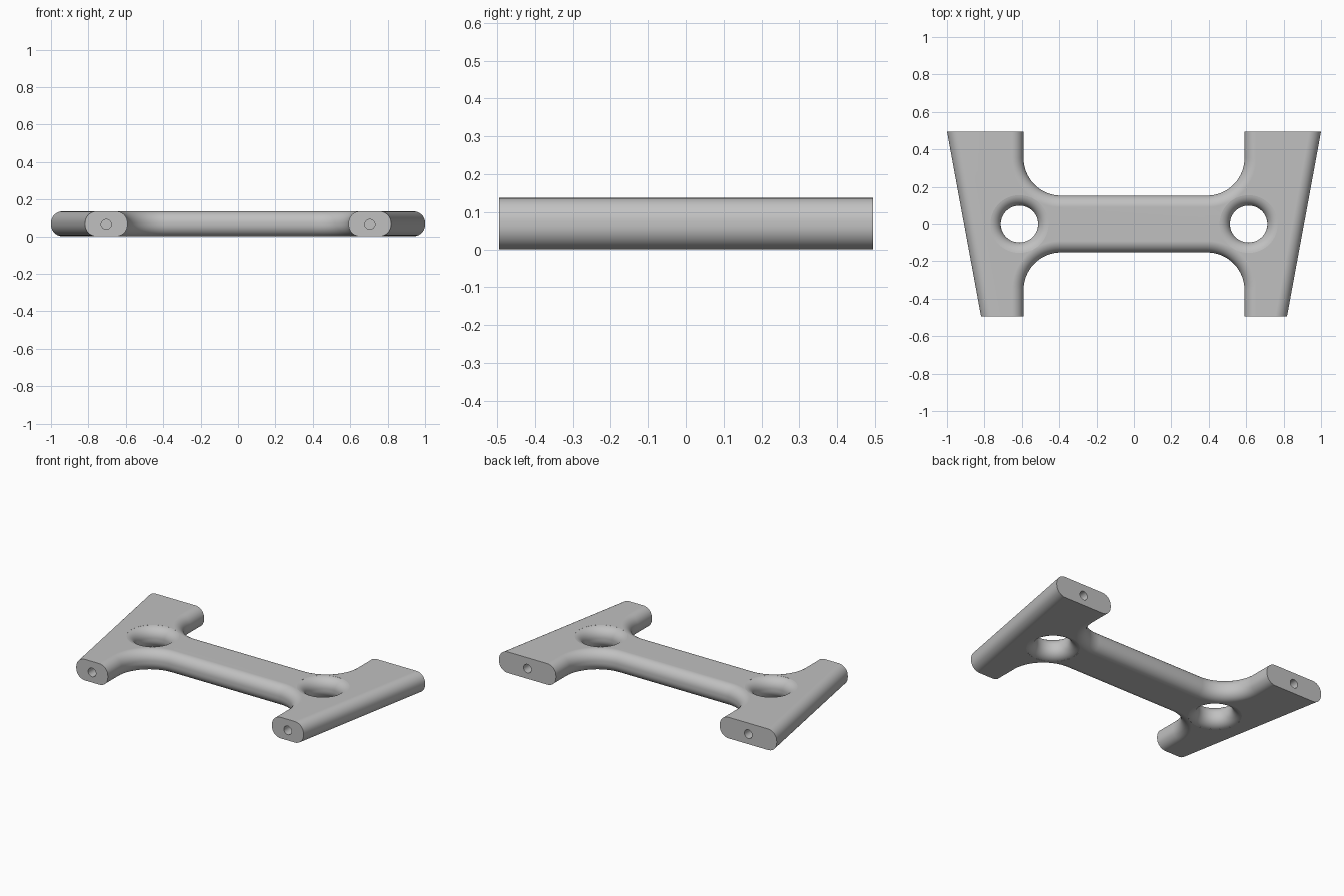
import bpy, bmesh, math

if "Cube" in bpy.data.objects:
    bpy.data.objects.remove(bpy.data.objects["Cube"])

HEIGHT, HALF_DEPTH = 0.137, 0.495
ROUND = 0.062                      # edge rounding
LEG_IN, BAR_HALF, FILLET = 0.591, 0.153, 0.2
OUT_FRONT, OUT_BACK = 0.818, 1.0   # outer edge at both ends
HOLE_X, HOLE_R = 0.613, 0.1
STEPS = 10

grey = bpy.data.materials.new("plain grey")
grey.use_nodes = True
grey.diffuse_color = (0.53, 0.53, 0.53, 1)
grey.node_tree.nodes["Principled BSDF"].inputs["Base Color"].default_value = (0.53, 0.53, 0.53, 1)


def make(name, bm):
    bmesh.ops.recalc_face_normals(bm, faces=bm.faces)
    mesh = bpy.data.meshes.new(name)
    bm.to_mesh(mesh)
    bm.free()
    mesh.materials.append(grey)
    ob = bpy.data.objects.new(name, mesh)
    bpy.context.collection.objects.link(ob)
    return ob


def loft(name, rings):
    """Closed solid through rings of equal point count."""
    bm = bmesh.new()
    rows = [[bm.verts.new(p) for p in ring] for ring in rings]
    n = len(rows[0])
    for low, high in zip(rows, rows[1:]):
        for i in range(n):
            j = (i + 1) % n
            bm.faces.new((low[i], low[j], high[j], high[i]))
    bm.faces.new(rows[0][::-1])
    bm.faces.new(rows[-1])
    return make(name, bm)


def outline(inset, z):
    """Plan of the bracket with every long edge moved inward."""
    slope = (OUT_BACK - OUT_FRONT) / (2 * HALF_DEPTH)
    shift = inset * math.hypot(1, slope)
    cx, cy, r = LEG_IN - FILLET, BAR_HALF + FILLET, FILLET + inset
    arc = [math.radians(90 * i / 20) for i in range(21)]
    side = [(cx + r * math.sin(a), -cy + r * math.cos(a)) for a in arc]
    side += [(LEG_IN + inset, -HALF_DEPTH), (OUT_FRONT - shift, -HALF_DEPTH),
             (OUT_BACK - shift, HALF_DEPTH), (LEG_IN + inset, HALF_DEPTH)]
    side += [(cx + r * math.cos(a), cy - r * math.sin(a)) for a in arc]
    return [(x, y, z) for x, y in side] + [(-x, y, z) for x, y in reversed(side)]


def edge_profile(limit):
    """Inset and height along the rounded edge, bottom to top."""
    pts = []
    for sign in (-1, 1):
        angles = [limit * i / STEPS for i in range(STEPS + 1)]
        for a in (reversed(angles) if sign < 0 else angles):
            z = HEIGHT / 2 + sign * (HEIGHT / 2 - ROUND + ROUND * math.sin(a))
            pts.append((ROUND * (1 - math.cos(a)), z))
    return pts


def circle(x, r, z, n=64):
    return [(x + r * math.cos(math.tau * i / n), r * math.sin(math.tau * i / n), z)
            for i in range(n)]


def cut(body, cutter):
    mod = body.modifiers.new("cut", "BOOLEAN")
    mod.operation, mod.solver, mod.object = "DIFFERENCE", "EXACT", cutter
    bpy.context.view_layer.objects.active = body
    bpy.ops.object.modifier_apply(modifier=mod.name)
    bpy.data.objects.remove(cutter)


# Main body with rounded long edges and flat ends
body = loft("bracket_body", [outline(d, z) for d, z in edge_profile(math.pi / 2)])

# Flared through holes
flare = edge_profile(math.radians(84))
flare = [(flare[0][0], -0.02)] + flare + [(flare[-1][0], HEIGHT + 0.02)]
for side in (-1, 1):
    cut(body, loft("hole_cutter", [circle(side * HOLE_X, HOLE_R + d, z) for d, z in flare]))

# Small bores in the four end faces
BORE_R, BORE_DEPTH, BORE_Z = 0.028, 0.2, HEIGHT / 2 - 0.003
for side in (-1, 1):
    for end, outer in ((-1, OUT_FRONT), (1, OUT_BACK)):
        x = side * (outer + LEG_IN) / 2
        rings = []
        for y in (HALF_DEPTH - BORE_DEPTH, HALF_DEPTH + 0.05):
            rings.append([(px, end * y, pz + BORE_Z) for px, pz, _ in circle(x, BORE_R, 0, 32)])
        cut(body, loft("bore_cutter", rings))

# Smooth shading with sharp end faces
bpy.ops.object.select_all(action="DESELECT")
body.select_set(True)
bpy.context.view_layer.objects.active = body
bpy.ops.object.shade_smooth_by_angle(angle=math.radians(30))
weighted = body.modifiers.new("weighted_normals", "WEIGHTED_NORMAL")
weighted.keep_sharp = True
